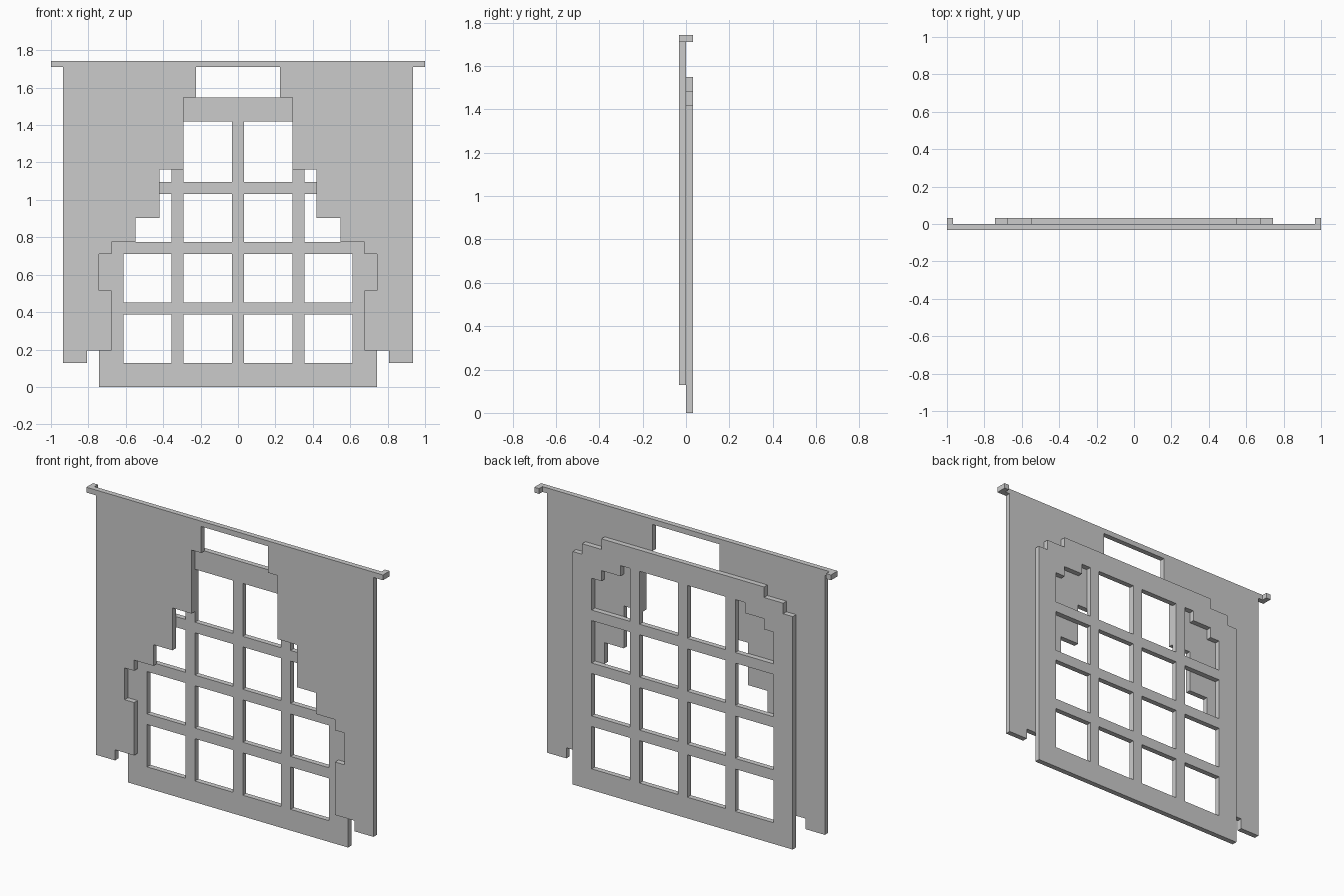
import bpy, bmesh
from math import pi
from mathutils import Matrix

if "Cube" in bpy.data.objects:
    bpy.data.objects.remove(bpy.data.objects["Cube"])

U = 2 / 31  # one block of the model's stepped outline


def flip(pts):
    return [(-x, z) for x, z in reversed(pts)]


def rect(x0, x1, z0, z1):
    return [(x0, z0), (x1, z0), (x1, z1), (x0, z1)]


def plate(name, loops, lo, hi, upright=True):
    """Extrude closed outlines (inner loops become holes) from lo to hi, in blocks."""
    cu = bpy.data.curves.new(name, 'CURVE')
    cu.dimensions = '2D'
    cu.fill_mode = 'BOTH'
    cu.extrude = (hi - lo) / 2 * U
    for pts in loops:
        sp = cu.splines.new('POLY')
        sp.points.add(len(pts) - 1)
        for p, (a, b) in zip(sp.points, pts):
            p.co = (a * U, b * U, 0, 1)
        sp.use_cyclic_u = True
    ob = bpy.data.objects.new(name, cu)
    bpy.context.collection.objects.link(ob)
    bpy.ops.object.select_all(action='DESELECT')
    ob.select_set(True)
    bpy.context.view_layer.objects.active = ob
    bpy.ops.object.convert(target='MESH')
    ob = bpy.context.object
    ob.name = name
    mid = (lo + hi) / 2 * U
    if upright:
        m = Matrix.Translation((0, mid, 0)) @ Matrix.Rotation(pi / 2, 4, 'X')
    else:
        m = Matrix.Translation((0, 0, mid))
    ob.data.transform(m)
    bm = bmesh.new()
    bm.from_mesh(ob.data)
    bmesh.ops.remove_doubles(bm, verts=bm.verts, dist=1e-5)
    bmesh.ops.recalc_face_normals(bm, faces=bm.faces)
    bmesh.ops.dissolve_limit(bm, angle_limit=0.01, verts=bm.verts, edges=bm.edges)
    for f in bm.faces:
        f.smooth = False
    bm.to_mesh(ob.data)
    bm.free()
    return ob


# window frame with stepped top corners and a grid of panes
half = [(11.5, 0), (11.5, 22), (10.5, 22), (10.5, 23), (8.5, 23), (8.5, 24)]
loops = [half + flip(half)]
for z in (2, 7, 12):
    for x in (-9.5, -4.5, 0.5, 5.5):
        loops.append(rect(x, x + 4, z, z + 4))
for x in (-4.5, 0.5):
    loops.append(rect(x, x + 4, 17, 22))
corner = [(5.5, 17), (9.5, 17), (9.5, 20), (8.5, 20), (8.5, 21),
          (6.5, 21), (6.5, 22), (5.5, 22)]
loops += [corner, flip(corner)]
plate("window_frame", loops, 0, 0.5)

# pair of drawn curtains with stepped inner edges
curtain = [(14.5, 2), (14.5, 26.5), (3.5, 26.5), (3.5, 24), (4.5, 24), (4.5, 18),
           (6.5, 18), (6.5, 14), (8.5, 14), (8.5, 12), (10.5, 12), (10.5, 11),
           (11.5, 11), (11.5, 8), (10.5, 8), (10.5, 3), (12.5, 3), (12.5, 2)]
plate("curtain_right", [curtain], -0.5, 0)
plate("curtain_left", [flip(curtain)], -0.5, 0)

# curtain rod whose ends turn back to the wall
rod = [(15.5, -0.5), (15.5, 0.5), (15, 0.5), (15, 0)]
plate("curtain_rod", [rod + flip(rod)], 26.5, 27, upright=False)
